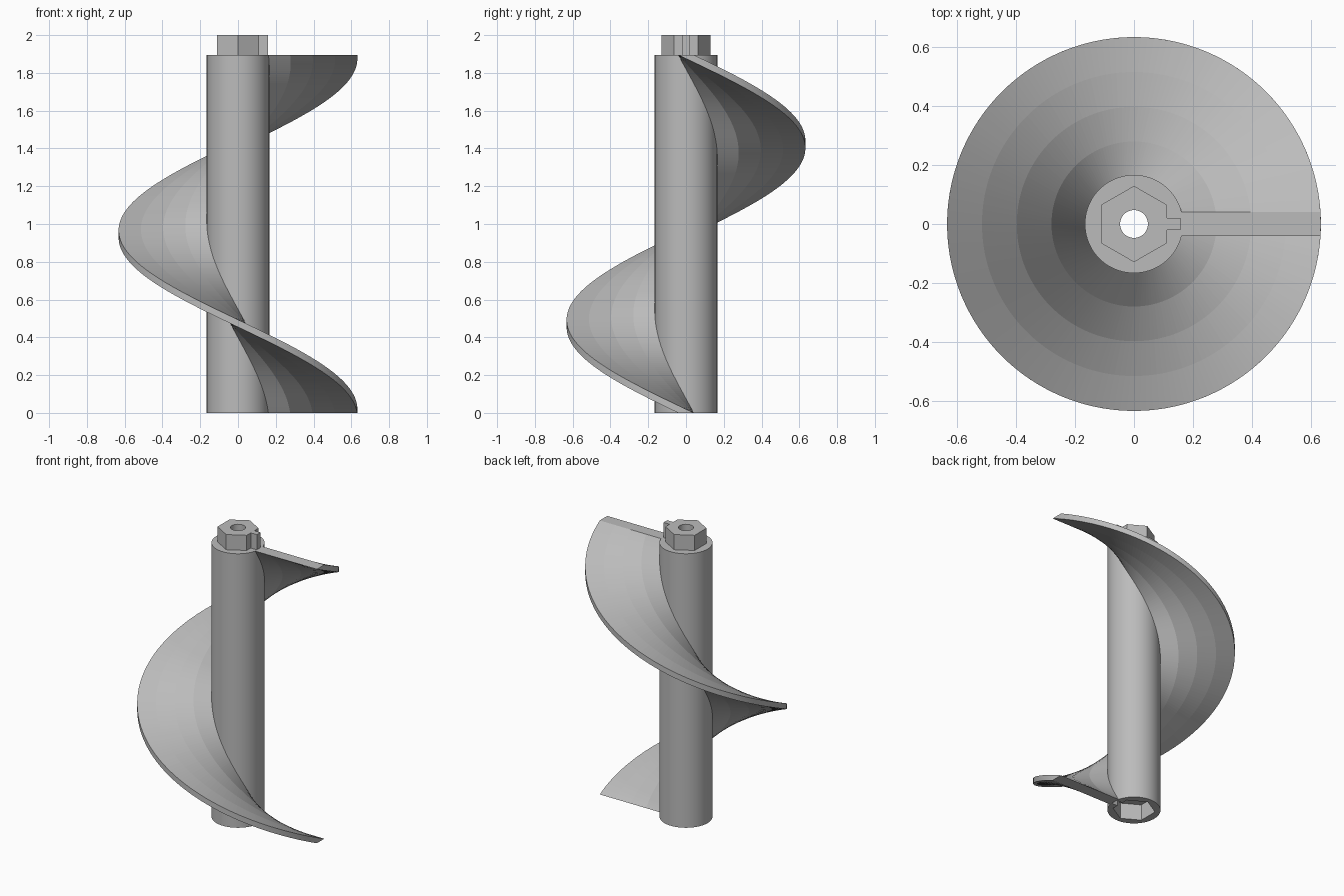
import bpy, bmesh
from math import pi, sin, cos, sqrt

cube = bpy.data.objects.get("Cube")
if cube:
    bpy.data.objects.remove(cube)

SHAFT_R, SHAFT_H = 0.166, 1.895
FLIGHT_R, HALF_T = 0.632, 0.041
SLICES, BANDS = 180, 4

steel = bpy.data.materials.new("grey")
steel.use_nodes = True
GREY = (0.5, 0.5, 0.5, 1)
steel.diffuse_color = GREY
steel.node_tree.nodes["Principled BSDF"].inputs["Base Color"].default_value = GREY


def finish(name, bm):
    bmesh.ops.recalc_face_normals(bm, faces=bm.faces)
    mesh = bpy.data.meshes.new(name)
    bm.to_mesh(mesh)
    bm.free()
    mesh.materials.append(steel)
    ob = bpy.data.objects.new(name, mesh)
    bpy.context.collection.objects.link(ob)
    return ob


def prism(name, outline, z0, z1):
    """Upright solid with the given plan outline."""
    bm = bmesh.new()
    low, high = ([bm.verts.new((x, y, z)) for x, y in outline] for z in (z0, z1))
    bm.faces.new(low)
    bm.faces.new(high)
    n = len(outline)
    for i in range(n):
        j = (i + 1) % n
        bm.faces.new((low[i], low[j], high[j], high[i]))
    return finish(name, bm)


def ring(r, n, turn=0.0):
    return [(r * cos(turn + 2 * pi * i / n), r * sin(turn + 2 * pi * i / n)) for i in range(n)]


def keyed_hex(r, key_half, key_end):
    """Hexagon with points on the y axis and a key on its +x side."""
    pts = ring(r, 6, -pi / 6)
    flat = r * cos(pi / 6)
    key = [(flat, -key_half), (key_end, -key_half), (key_end, key_half), (flat, key_half)]
    return pts[:1] + key + pts[1:]


def cut(target, cutters):
    """Subtract the cutters, bake the result and drop the cutters."""
    for c in cutters:
        c.hide_render = True
        mod = target.modifiers.new("cut", "BOOLEAN")
        mod.operation, mod.solver, mod.object = "DIFFERENCE", "EXACT", c
    bpy.context.view_layer.update()
    baked = bpy.data.meshes.new_from_object(target.evaluated_get(bpy.context.evaluated_depsgraph_get()))
    target.modifiers.clear()
    target.data = baked
    for c in cutters:
        bpy.data.objects.remove(c)


def smooth(ob):
    bpy.ops.object.select_all(action="DESELECT")
    ob.select_set(True)
    bpy.context.view_layer.objects.active = ob
    bpy.ops.object.shade_smooth_by_angle(angle=pi / 6)


# Shaft with a through bore and a keyed hexagonal socket in its foot
shaft = prism("shaft", ring(SHAFT_R, 96), 0, SHAFT_H)
cut(shaft, [prism("bore_cutter", ring(0.047, 48), -0.1, 2.1),
            prism("socket_cutter", keyed_hex(0.133, 0.023, 0.161), -0.05, 0.11)])
smooth(shaft)

# Keyed hexagonal coupling on top
coupling = prism("hex_coupling", keyed_hex(0.129, 0.02, 0.158), SHAFT_H, 2.0)
cut(coupling, [prism("coupling_bore_cutter", ring(0.047, 48), 1.8, 2.1)])
smooth(coupling)

# Flight: a flat bar swept up the shaft through one full clockwise turn
r_in = SHAFT_R - 0.003
x_in, x_out = (sqrt(r * r - HALF_T ** 2) for r in (r_in, FLIGHT_R))
xs = [x_in + (x_out - x_in) * i / BANDS for i in range(BANDS + 1)]
section = [(x, -HALF_T) for x in xs] + [(FLIGHT_R, 0)]
section += [(x, HALF_T) for x in reversed(xs)] + [(r_in, 0)]
bm = bmesh.new()
layers = []
for s in range(SLICES + 1):
    a = -2 * pi * s / SLICES
    layers.append([bm.verts.new((x * cos(a) - y * sin(a), x * sin(a) + y * cos(a), SHAFT_H * s / SLICES))
                   for x, y in section])
bm.faces.new(layers[0])
bm.faces.new(layers[-1])
n = len(section)
for low, high in zip(layers, layers[1:]):
    for i in range(n):
        j = (i + 1) % n
        bm.faces.new((low[i], low[j], high[j], high[i]))
finish("spiral_flight", bm)
